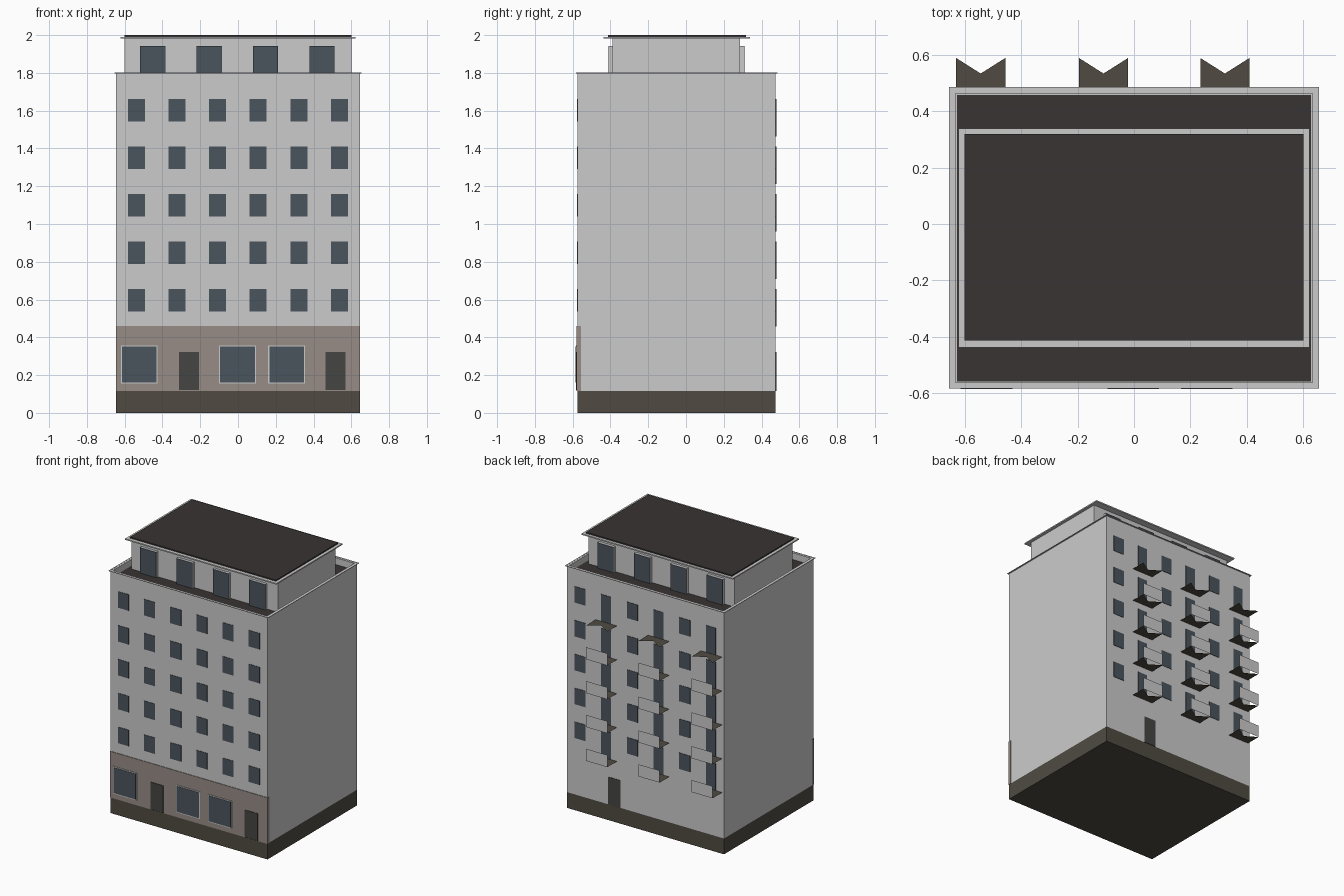
import bpy, bmesh

if "Cube" in bpy.data.objects:
    bpy.data.objects.remove(bpy.data.objects["Cube"])

def mat(name, c):
    m = bpy.data.materials.new(name)
    m.diffuse_color = (*c, 1)
    m.use_nodes = True
    m.node_tree.nodes["Principled BSDF"].inputs["Base Color"].default_value = m.diffuse_color
    return m

GLASS = mat("glass", (0.07, 0.09, 0.11))
DOOR = mat("door", (0.06, 0.06, 0.055))
BROWN = mat("plinth_brown", (0.08, 0.07, 0.055))
ROOF = mat("roof_dark", (0.04, 0.033, 0.033))
CLAD = mat("shop_cladding", (0.31, 0.265, 0.24))

def finish(name, bm, *mats):
    me = bpy.data.meshes.new(name)
    bm.to_mesh(me)
    bm.free()
    ob = bpy.data.objects.new(name, me)
    bpy.context.collection.objects.link(ob)
    for m in mats:
        me.materials.append(m)
    return ob

def add_box(bm, x0, x1, y0, y1, z0, z1):
    vs = bmesh.ops.create_cube(bm, size=1)["verts"]
    for v in vs:
        v.co = (x1 if v.co.x > 0 else x0, y1 if v.co.y > 0 else y0, z1 if v.co.z > 0 else z0)

def boxes(name, dims, *mats):
    bm = bmesh.new()
    for d in dims:
        add_box(bm, *d)
    return finish(name, bm, *mats)

X, YF, YB = 0.645, -0.575, 0.475
PITCH = 0.2515

# Plinth
boxes("plinth", [(-X, X, YF, YB, 0, 0.117)], BROWN)

# Main block, with a sunken roof behind a parapet
bm = bmesh.new()
add_box(bm, -X, X, YF, YB, 0.117, 1.8)
bm.normal_update()
top = max(bm.faces, key=lambda f: f.calc_center_median().z)
bmesh.ops.inset_region(bm, faces=[top], thickness=0.018)
top = [f for f in bm.faces if f.normal.z > 0.9 and abs(f.calc_center_median().x) < 0.01
       and -0.2 < f.calc_center_median().y < 0.2]
deck = bmesh.ops.extrude_face_region(bm, geom=top)
bmesh.ops.delete(bm, geom=top, context="FACES")
bmesh.ops.translate(bm, vec=(0, 0, -0.05), verts=[g for g in deck["geom"] if isinstance(g, bmesh.types.BMVert)])
body = finish("main_block", bm)
boxes("roof_deck", [(-0.627, 0.627, -0.557, 0.457, 1.745, 1.753)], ROOF)

# Thin parapet lip on all four sides
boxes("parapet_lip", [(-0.655, 0.655, -0.583, YF, 1.797, 1.801),
                      (-0.655, 0.655, YB, 0.485, 1.797, 1.801),
                      (-0.655, -X, YF, YB, 1.797, 1.801),
                      (X, 0.655, YF, YB, 1.797, 1.801)])

# Shop front: cladding, display windows with frames, doors
boxes("shop_cladding", [(-0.647, 0.647, -0.579, -0.555, 0.117, 0.46)], CLAD)
shops = [(-0.62, -0.425), (-0.10, 0.095), (0.16, 0.355)]
boxes("shop_window_frames", [(a, b, -0.583, -0.578, 0.155, 0.357) for a, b in shops])
boxes("shop_windows", [(a + .006, b - .006, -0.585, -0.578, 0.161, 0.351) for a, b in shops], GLASS)
boxes("front_doors", [(a, a + 0.105, -0.583, -0.578, 0.12, 0.322) for a in (-0.312, 0.463)], DOOR)

# Upper windows: front grid, back grid with taller balcony doors
cols = [-0.538 + 0.215 * i for i in range(6)]
rows = [0.537 + PITCH * i for i in range(5)]
boxes("front_windows", [(x - .045, x + .045, YF - .003, YF + .005, z, z + .12)
                        for x in cols for z in rows], GLASS)
back, balcony_doors = [], []
for i, x in enumerate(cols):
    for z in rows:
        if i % 2 == 0:
            balcony_doors.append((x - .04, x + .04, YB - .005, YB + .003, z - .08, z + .12))
        else:
            back.append((x - .045, x + .045, YB - .005, YB + .003, z, z + .12))
boxes("back_windows", back, GLASS)
boxes("balcony_doors", balcony_doors, GLASS)
boxes("back_door", [(0.205, 0.305, YB - .005, YB + .003, 0.117, 0.322)], DOOR)

# Balconies: notched thin floor and a front panel
floors, panels = bmesh.new(), bmesh.new()
for x in (-0.543, -0.108, 0.322):
    a, b = x - 0.087, x + 0.087
    for r in range(5):
        z = 0.455 + PITCH * r
        pts = [(a, YB), (x, 0.533), (a, 0.588)], [(a, YB), (b, YB), (x, 0.533)], [(b, YB), (b, 0.588), (x, 0.533)]
        for tri in pts:
            floors.faces.new([floors.verts.new((*p, z)) for p in tri])
        if r < 4:
            panels.faces.new([panels.verts.new(p) for p in
                              ((b, .588, z), (a, .588, z), (a, .588, z + .09), (b, .588, z + .09))])
bmesh.ops.remove_doubles(floors, verts=floors.verts, dist=0.0005)
bmesh.ops.recalc_face_normals(floors, faces=floors.faces)
finish("balcony_floors", floors, BROWN)
finish("balcony_panels", panels)

# Penthouse with projecting window bays front and back
boxes("penthouse", [(-0.6, 0.6, -0.39, 0.287, 1.75, 1.982)])
pcols = [-0.452 + 0.299 * i for i in range(4)]
boxes("penthouse_bays", [(x - .067, x + .067, -0.408, 0.307, 1.75, 1.943) for x in pcols])
boxes("penthouse_windows", [(x - .066, x + .066, y - .002, y + .002, 1.752, 1.942)
                            for x in pcols for y in (-0.408, 0.307)], GLASS)

# Penthouse roof slab and dark covering
boxes("penthouse_slab", [(-0.622, 0.622, -0.437, 0.338, 1.982, 1.991)])
boxes("penthouse_roof", [(-0.6, 0.6, -0.412, 0.318, 1.991, 2.0)], ROOF)
